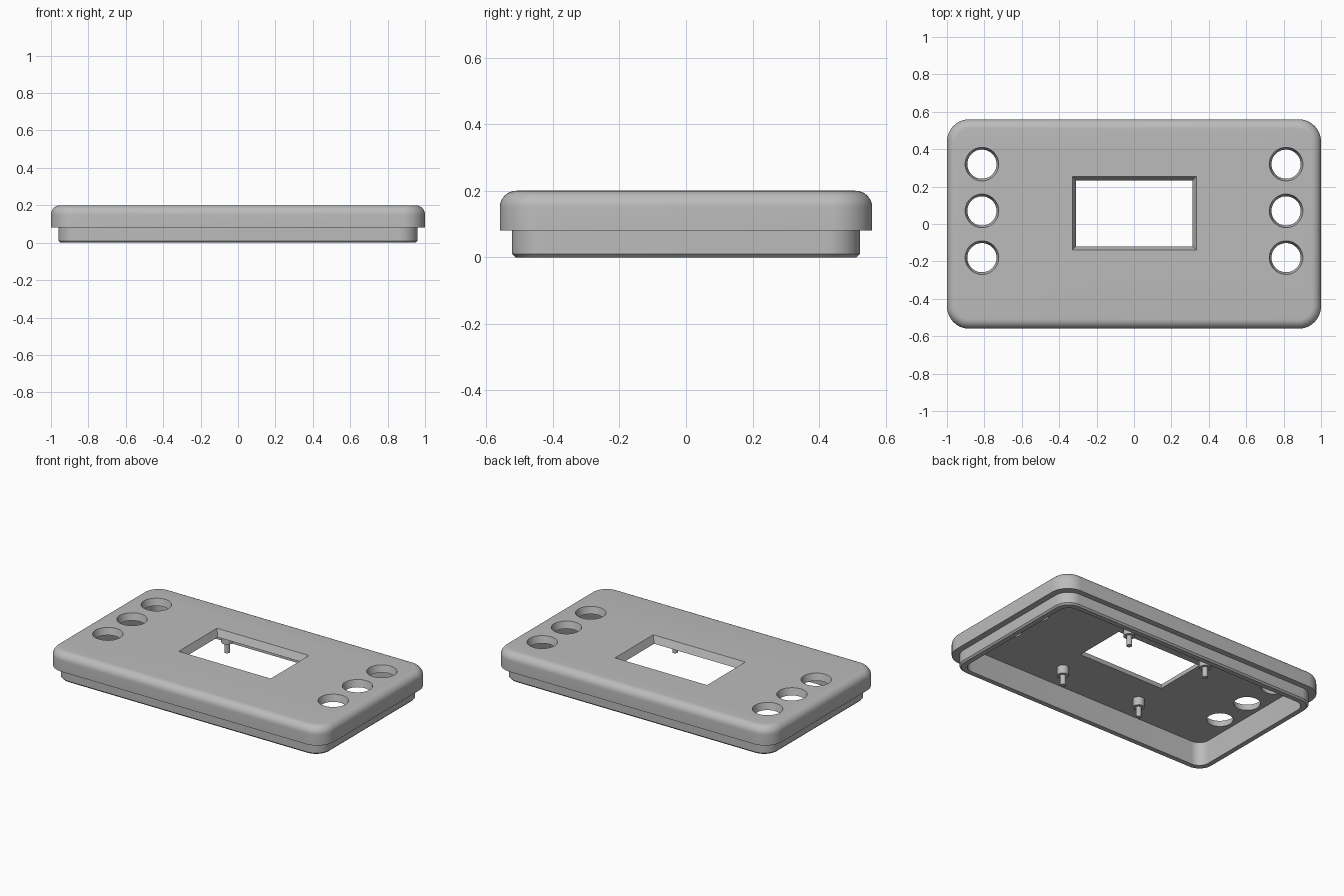
import bpy, bmesh
from math import sin, cos, pi

if "Cube" in bpy.data.objects:
    bpy.data.objects.remove(bpy.data.objects["Cube"])

TOP, CEILING, LEDGE = 0.2, 0.155, 0.08

grey = bpy.data.materials.new("plain grey")
grey.use_nodes = True
colour = (0.5, 0.5, 0.5, 1)
grey.diffuse_color = colour
grey.node_tree.nodes["Principled BSDF"].inputs["Base Color"].default_value = colour


def ring(hx, hy, r, z, cx=0, cy=0, seg=12):
    """Rounded rectangle loop; r = hx = hy gives a circle, seg = 0 sharp corners."""
    pts = []
    for q, (sx, sy) in enumerate([(1, 1), (-1, 1), (-1, -1), (1, -1)]):
        for i in range(seg + 1):
            a = (q + (i / seg if seg else 0.5)) * pi / 2
            pts.append((cx + sx * (hx - r) + r * cos(a),
                        cy + sy * (hy - r) + r * sin(a), z))
    return pts


def loft(bm, rings):
    """Skin a stack of loops and cap both ends."""
    loops = [[bm.verts.new(p) for p in pts] for pts in rings]
    n = len(loops[0])
    for a, b in zip(loops, loops[1:]):
        for i in range(n):
            j = (i + 1) % n
            bm.faces.new((a[i], a[j], b[j], b[i]))
    bm.faces.new(loops[0])
    bm.faces.new(loops[-1])


def finish(name, bm):
    bmesh.ops.remove_doubles(bm, verts=bm.verts, dist=1e-5)
    bmesh.ops.recalc_face_normals(bm, faces=bm.faces)
    mesh = bpy.data.meshes.new(name)
    bm.to_mesh(mesh)
    bm.free()
    mesh.materials.append(grey)
    obj = bpy.data.objects.new(name, mesh)
    bpy.context.collection.objects.link(obj)
    return obj


def activate(obj):
    bpy.ops.object.select_all(action="DESELECT")
    obj.select_set(True)
    bpy.context.view_layer.objects.active = obj


# Hollow cover: filleted top, overhanging side, inset lip, inner wall and ceiling
fillet = 0.05
rings = []
for i in range(9):
    a = i / 8 * pi / 2
    d = fillet * (1 - sin(a))
    rings.append(ring(1 - d, 0.56 - d, 0.12 - d, TOP - fillet * (1 - cos(a))))
rings += [
    ring(1, 0.56, 0.12, LEDGE),
    ring(0.96, 0.523, 0.1, LEDGE),
    ring(0.96, 0.523, 0.1, 0.01),
    ring(0.95, 0.513, 0.09, 0),
    ring(0.918, 0.481, 0.07, 0),
    ring(0.918, 0.481, 0.07, CEILING),
]
bm = bmesh.new()
loft(bm, rings)
cover = finish("cover", bm)

# Tapered cutters for the display window and the button holes
bm = bmesh.new()


def taper_cut(hx, hy, inset, cx, cy, rounded):
    loops = []
    for t in (-0.5, 1.5):
        x, y = hx - inset * t, hy - inset * t
        z = TOP + (CEILING - TOP) * t
        loops.append(ring(x, y, x if rounded else 0, z, cx, cy, 12 if rounded else 0))
    loft(bm, loops)


taper_cut(0.332, 0.197, 0.021, 0.002, 0.057, False)
for x in (-0.813, 0.813):
    for y in (-0.18, 0.07, 0.32):
        taper_cut(0.09, 0.09, 0.012, x, y, True)
cutter = finish("opening_cutter", bm)
cutter.hide_render = True

activate(cover)
cut = cover.modifiers.new("openings", "BOOLEAN")
cut.operation = "DIFFERENCE"
cut.solver = "EXACT"
cut.object = cutter
bpy.ops.object.modifier_apply(modifier=cut.name)
bpy.data.objects.remove(cutter)
bpy.ops.object.shade_smooth_by_angle(angle=pi / 6)

# Stepped mounting posts under the ceiling
for side, x in (("right", -0.292), ("left", 0.292)):
    for end, y in (("front", -0.305), ("back", 0.305)):
        bm = bmesh.new()
        profile = [(0.035, CEILING + 0.005), (0.035, 0.1), (0.017, 0.1), (0.017, 0.035)]
        loft(bm, [ring(r, r, r, z, x, y, 6) for r, z in profile])
        post = finish(f"{end}_{side}_post", bm)
        activate(post)
        bpy.ops.object.shade_smooth_by_angle(angle=pi / 6)
